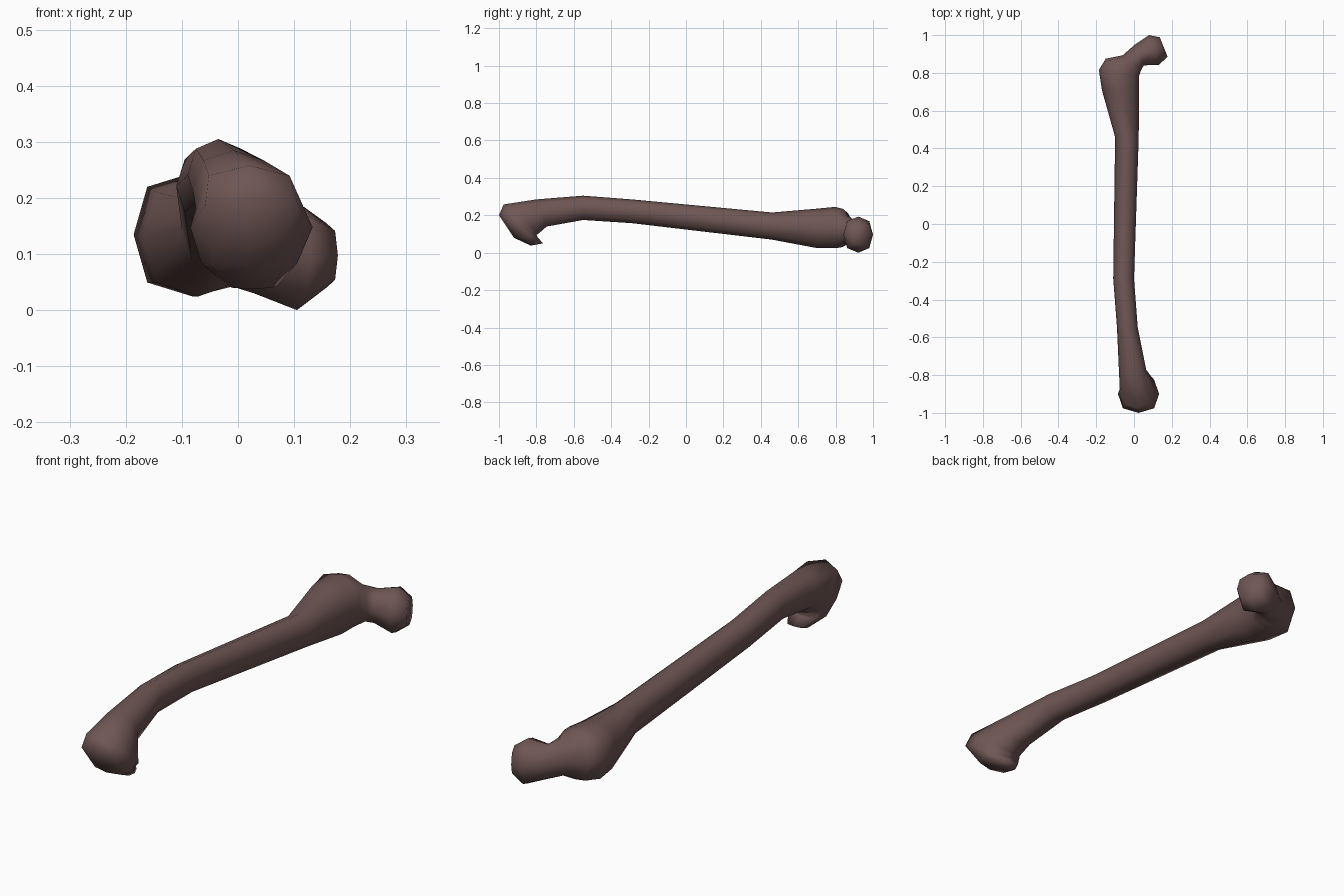
import bpy, bmesh, math
from mathutils import Vector

if "Cube" in bpy.data.objects:
    bpy.data.objects.remove(bpy.data.objects["Cube"])

SIDES = 8


def ring(bm, left, right, low, high, sq=1.0):
    """Cross-section spanned by left->right and low->high; smaller sq is boxier."""
    a, b = (right - left) / 2, (high - low) / 2
    c = (left + right) / 2
    verts = []
    for i in range(SIDES):
        t = 2 * math.pi * i / SIDES
        co, si = math.cos(t), math.sin(t)
        u = math.copysign(abs(co) ** sq, co)
        v = math.copysign(abs(si) ** sq, si)
        verts.append(bm.verts.new(c + a * u + b * v))
    return verts


def side_ring(bm, x0, x1, outer, inner, sq=1.0):
    """Section given by its x span and its upper and lower points in the side view."""
    hi, lo = Vector((0, *outer)), Vector((0, *inner))
    mid = (hi + lo) / 2
    return ring(bm, mid + Vector((x0, 0, 0)), mid + Vector((x1, 0, 0)), lo, hi, sq)


def top_ring(bm, p, q, z0, z1, sq=1.0):
    """Section given by its two points in the top view and its z span."""
    zm = (z0 + z1) / 2
    return ring(bm, Vector((*p, zm)), Vector((*q, zm)), Vector((0, 0, z0)), Vector((0, 0, z1)), sq)


# knee end, hooked downward, then the shaft
side = [
    (-0.02, 0.07, (-0.83, 0.038), (-0.765, 0.05), 0.8),
    (-0.065, 0.105, (-0.92, 0.08), (-0.795, 0.085), 0.8),
    (-0.085, 0.133, (-1.0, 0.20), (-0.80, 0.095), 0.8),
    (-0.075, 0.115, (-0.975, 0.258), (-0.785, 0.105), 0.8),
    (-0.08, 0.065, (-0.80, 0.285), (-0.745, 0.14), 0.85),
    (-0.09, 0.02, (-0.55, 0.305), (-0.55, 0.175), 0.9),
    (-0.11, 0.0, (-0.29, 0.285), (-0.29, 0.158), 0.9),
    (-0.10, 0.025, (0.46, 0.215), (0.46, 0.07), 0.9),
]
# hip end: trochanter, neck and ball, turning toward +x
top = [
    ((-0.17, 0.71), (0.026, 0.70), 0.024, 0.236, 0.8),
    ((-0.186, 0.815), (0.026, 0.78), 0.024, 0.245, 0.75),
    ((-0.15, 0.875), (0.032, 0.80), 0.03, 0.235, 0.75),
    ((-0.06, 0.893), (0.04, 0.82), 0.042, 0.20, 0.85),
    ((0.005, 0.95), (0.052, 0.84), 0.03, 0.178, 0.9),
    ((0.08, 1.0), (0.13, 0.842), 0.0, 0.193, 0.85),
    ((0.137, 0.988), (0.178, 0.885), 0.04, 0.155, 0.8),
]

bm = bmesh.new()
rings = [side_ring(bm, *s) for s in side] + [top_ring(bm, *t) for t in top]
for r, s in zip(rings, rings[1:]):
    for i in range(SIDES):
        j = (i + 1) % SIDES
        bm.faces.new((r[i], r[j], s[j], s[i]))
bm.faces.new(rings[0])
bm.faces.new(rings[-1])
bmesh.ops.recalc_face_normals(bm, faces=bm.faces)

mesh = bpy.data.meshes.new("thigh_bone")
bm.to_mesh(mesh)
bm.free()
bone = bpy.data.objects.new("thigh_bone", mesh)
bpy.context.collection.objects.link(bone)

# dull reddish brown
mat = bpy.data.materials.new("bone_brown")
mat.diffuse_color = (0.16, 0.095, 0.09, 1)
mat.use_nodes = True
mat.node_tree.nodes["Principled BSDF"].inputs["Base Color"].default_value = mat.diffuse_color
mesh.materials.append(mat)

bpy.context.view_layer.objects.active = bone
bone.select_set(True)
bpy.ops.object.shade_smooth()
